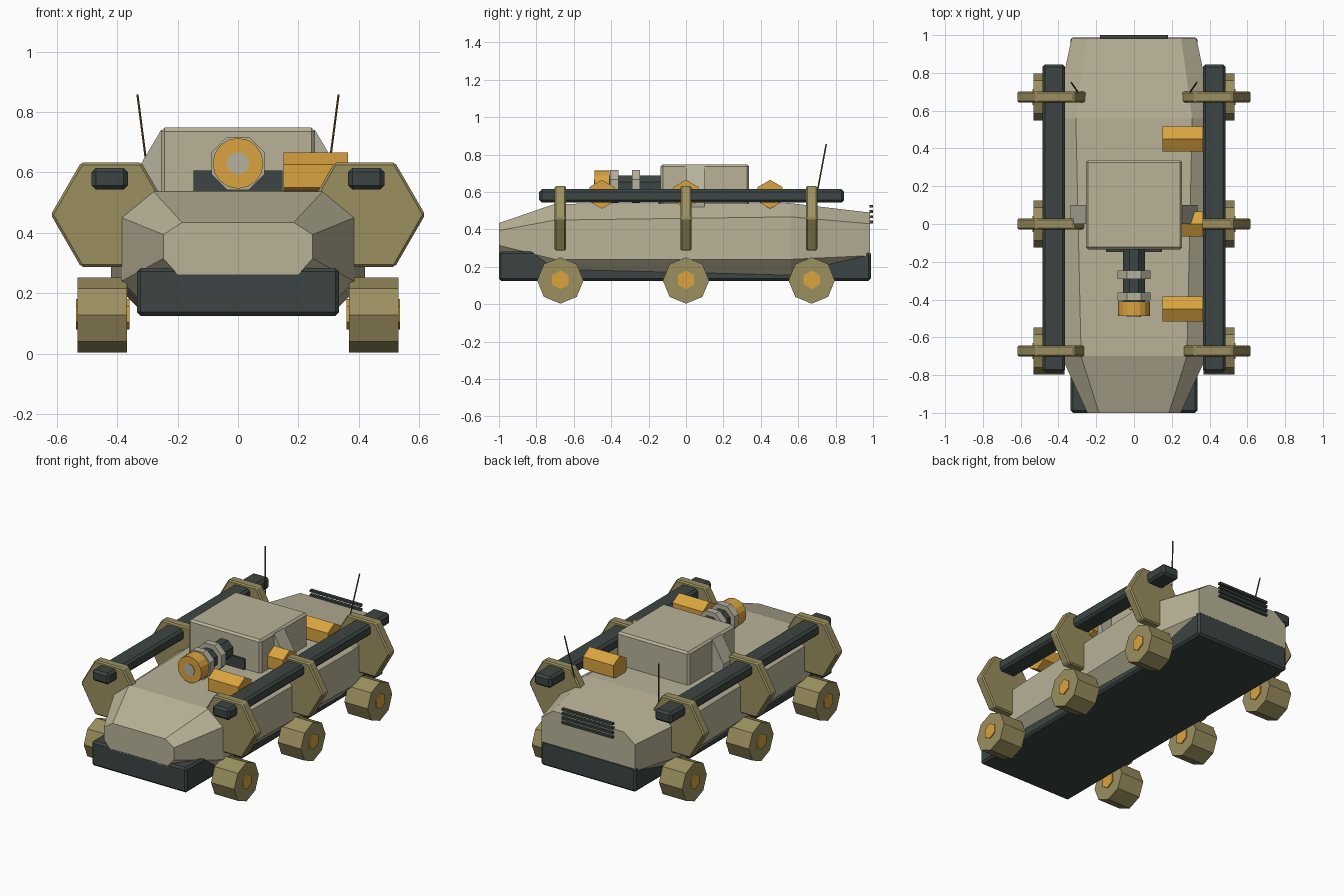
import bpy, bmesh, math
from mathutils import Vector

if "Cube" in bpy.data.objects:
    bpy.data.objects.remove(bpy.data.objects["Cube"])


def material(name, r, g, b):
    m = bpy.data.materials.new(name)
    m.diffuse_color = (r, g, b, 1)
    m.use_nodes = True
    m.node_tree.nodes["Principled BSDF"].inputs["Base Color"].default_value = m.diffuse_color
    return m


TAN = material("sand_tan", 0.49, 0.45, 0.315)
OLIVE = material("olive_drab", 0.33, 0.275, 0.115)
DARK = material("dark_slate", 0.045, 0.06, 0.056)
ORANGE = material("amber", 0.70, 0.37, 0.05)
GREY = material("warm_grey", 0.46, 0.44, 0.34)
BRASS = material("dark_brass", 0.16, 0.09, 0.015)


def finish(name, bm, mat, bevel=0):
    bmesh.ops.recalc_face_normals(bm, faces=bm.faces)
    mesh = bpy.data.meshes.new(name)
    bm.to_mesh(mesh)
    bm.free()
    mesh.materials.append(mat)
    ob = bpy.data.objects.new(name, mesh)
    bpy.context.collection.objects.link(ob)
    if bevel:
        mod = ob.modifiers.new("bevel", 'BEVEL')
        mod.width = bevel
        mod.segments = 1
        mod.limit_method = 'ANGLE'
    return ob


def box(name, lo, hi, mat, bevel=0):
    bm = bmesh.new()
    bmesh.ops.create_cube(bm, size=1)
    for v in bm.verts:
        v.co = [l + (c + 0.5) * (h - l) for c, l, h in zip(v.co, lo, hi)]
    return finish(name, bm, mat, bevel)


def loft(name, rings, mat, bevel=0):
    """Skin closed rings of points and cap both ends."""
    bm = bmesh.new()
    loops = [[bm.verts.new(p) for p in ring] for ring in rings]
    n = len(loops[0])
    for a, b in zip(loops, loops[1:]):
        for i in range(n):
            j = (i + 1) % n
            bm.faces.new((a[i], a[j], b[j], b[i]))
    bm.faces.new(loops[0])
    bm.faces.new(loops[-1])
    return finish(name, bm, mat, bevel)


def prism(name, start, end, radius, sides, mat, turn=0, bevel=0):
    """Regular prism between two points; turn 0 puts a corner at the top."""
    start, end = Vector(start), Vector(end)
    axis = (end - start).normalized()
    ref = Vector((0, 0, 1)) if abs(axis.z) < 0.9 else Vector((0, 1, 0))
    side = axis.cross(ref).normalized()
    up = side.cross(axis)
    angles = [turn + math.tau * i / sides for i in range(sides)]
    rings = [[p + radius * (up * math.cos(a) + side * math.sin(a)) for a in angles]
             for p in (start, end)]
    return loft(name, rings, mat, bevel)


# Faceted hull: half outlines (x, z) from the roof edge down, at four stations
stations = [
    (-1.0, [(0.185, 0.434), (0.247, 0.394), (0.247, 0.315), (0.20, 0.262)]),
    (-0.70, [(0.28, 0.537), (0.385, 0.45), (0.385, 0.24), (0.31, 0.16)]),
    (0.56, [(0.308, 0.54), (0.42, 0.467), (0.42, 0.24), (0.32, 0.14)]),
    (0.985, [(0.25, 0.49), (0.33, 0.43), (0.33, 0.26), (0.26, 0.2)]),
]
loft("hull", [[(x, y, z) for x, z in half] + [(-x, y, z) for x, z in reversed(half)]
              for y, half in stations], TAN)
box("chassis", (-0.335, -1.0, 0.125), (0.335, 0.988, 0.283), DARK, 0.012)

# Rear vent slats
for z in (0.44, 0.468, 0.496, 0.524):
    box("rear_vent_slat", (-0.18, 0.98, z - 0.007), (0.18, 1.0, z + 0.007), DARK)

# Turret with angled cheeks and a dark front plate
box("turret", (-0.255, -0.135, 0.52), (0.255, 0.338, 0.748), TAN, 0.012)
box("turret_front_plate", (-0.148, -0.148, 0.535), (0.148, -0.13, 0.606), DARK)
for s in (-1, 1):
    outline = [(0.24, 0.74), (0.255, 0.74), (0.335, 0.605), (0.325, 0.52), (0.24, 0.52)]
    loft("turret_cheek", [[(s * x, y, z) for x, z in outline] for y in (0.0, 0.1)], GREY)

# Gun along the front axis
def gun(name, y0, y1, r, sides, mat, turn=0):
    prism(name, (0, y0, 0.63), (0, y1, 0.63), r, sides, mat, turn)

gun("barrel", -0.12, -0.42, 0.064, 8, DARK, math.pi / 8)
for y in (-0.268, -0.384):
    gun("barrel_ring", y - 0.022, y + 0.022, 0.095, 8, GREY, math.pi / 8)
gun("muzzle", -0.488, -0.41, 0.084, 16, ORANGE)
gun("muzzle_disc", -0.492, -0.486, 0.037, 16, GREY)

# Amber canisters lying across the right side of the deck
for y in (-0.45, 0, 0.45):
    prism("canister", (0.15, y, 0.588), (0.365, y, 0.588), 0.077, 6, ORANGE)

# Rails, brackets, wheels and antennas on both sides
for s in (-1, 1):
    box("side_rail", (s * 0.425 - 0.06, -0.785, 0.543), (s * 0.425 + 0.06, 0.845, 0.615),
        DARK, 0.014)
    for y in (-0.672, 0, 0.672):
        prism("rail_bracket", (s * 0.42, y - 0.03, 0.46), (s * 0.42, y + 0.03, 0.46),
              0.2, 6, OLIVE, math.pi / 6, 0.008)
        prism("wheel", (s * 0.367, y, 0.127), (s * 0.531, y, 0.127), 0.124, 8, OLIVE)
        prism("wheel_hub", (s * 0.36, y, 0.13), (s * 0.537, y, 0.13), 0.05, 6, ORANGE)
    prism("antenna", (s * 0.288, 0.685, 0.51), (s * 0.333, 0.75, 0.857), 0.004, 6, BRASS)
